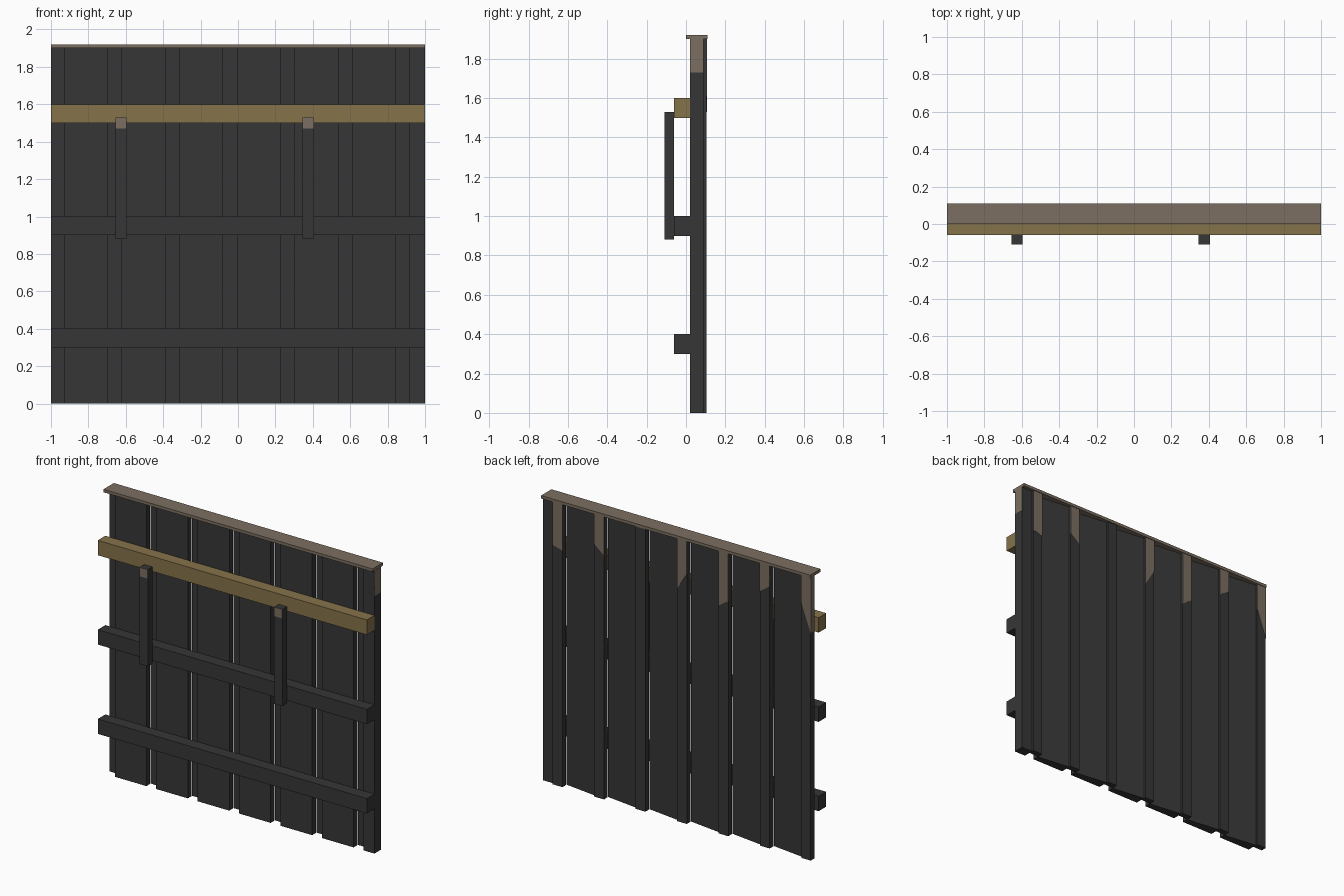
import bpy

cube = bpy.data.objects.get("Cube")
if cube:
    bpy.data.objects.remove(cube, do_unlink=True)


def material(name, rgb):
    m = bpy.data.materials.new(name)
    m.use_nodes = True
    m.diffuse_color = (*rgb, 1)
    m.node_tree.nodes["Principled BSDF"].inputs["Base Color"].default_value = (*rgb, 1)
    return m


CHARCOAL = material("charcoal", (0.037, 0.037, 0.037))
BROWN = material("weathered_brown", (0.2, 0.158, 0.12))
OLIVE = material("ochre_wood", (0.235, 0.17, 0.07))


def hexa(name, corners, mat):
    """Eight corners: bottom ring of four, then top ring of four."""
    faces = [(3, 2, 1, 0), (4, 5, 6, 7)]
    faces += [(i, (i + 1) % 4, (i + 1) % 4 + 4, i + 4) for i in range(4)]
    mesh = bpy.data.meshes.new(name)
    mesh.from_pydata(corners, [], faces)
    mesh.materials.append(mat)
    obj = bpy.data.objects.new(name, mesh)
    bpy.context.collection.objects.link(obj)
    return obj


def prism(name, ring, z0, z1, mat):
    return hexa(name, [(x, y, z) for z in (z0, z1) for x, y in ring], mat)


def box(name, x0, x1, y0, y1, z0, z1, mat):
    return prism(name, [(x0, y0), (x1, y0), (x1, y1), (x0, y1)], z0, z1, mat)


TOP = 1.9
PERIOD = 0.308
NARROW = 0.073
FRONT, BACK = 0.02, 0.104

# Cladding: narrow boards at the back, wide tapered boards at the front
for i in range(7):
    right = -0.93 + i * PERIOD
    left = max(right - NARROW, -1)
    box(f"narrow_board_{i}", left, right, 0.065, BACK, 0, TOP, CHARCOAL)
    if i < 6:
        end = right + PERIOD - NARROW
        prism(f"wide_board_{i}",
              [(right, FRONT), (end, FRONT), (end, 0.06), (right, 0.09)],
              0, TOP, CHARCOAL)
    else:
        box("end_board", right, 1, FRONT, 0.09, 0, TOP, CHARCOAL)

# Bare wood streaks on the narrow boards: index, height at -x edge, at +x edge
streaks = [(0, 1.53, 1.72), (1, 1.76, 1.71), (2, 1.58, 1.53),
           (3, 1.68, 1.56), (5, 1.64, 1.70), (6, 1.59, 1.61)]
for i, za, zb in streaks:
    b = -0.93 + i * PERIOD
    a = max(b - NARROW, -1)
    y0, y1 = BACK - 0.001, BACK + 0.002
    hexa(f"bare_streak_{i}",
         [(a, y0, za), (b, y0, zb), (b, y1, zb), (a, y1, za),
          (a, y0, TOP), (b, y0, TOP), (b, y1, TOP), (a, y1, TOP)], BROWN)
box("bare_end_right", 0.998, 1.001, FRONT, 0.09, 1.73, TOP, BROWN)
box("bare_end_left", -1.001, -0.998, 0.065, BACK, 1.53, TOP, BROWN)

# Cap along the top
box("top_cap", -1, 1, 0, 0.11, TOP, 1.92, BROWN)

# Horizontal rails
for name, z, mat in (("lower_rail", 0.3, CHARCOAL),
                     ("middle_rail", 0.9, CHARCOAL),
                     ("upper_rail", 1.5, OLIVE)):
    box(name, -1, 1, -0.06, FRONT, z, z + 0.1, mat)

# Upright battens with a bare patch at the top of the front
for side, x in (("right", -0.625), ("left", 0.375)):
    box(f"batten_{side}", x - 0.03, x + 0.03, -0.108, -0.06, 0.88, 1.53, CHARCOAL)
    box(f"batten_patch_{side}", x - 0.03, x + 0.03, -0.11, -0.107, 1.47, 1.53, BROWN)
